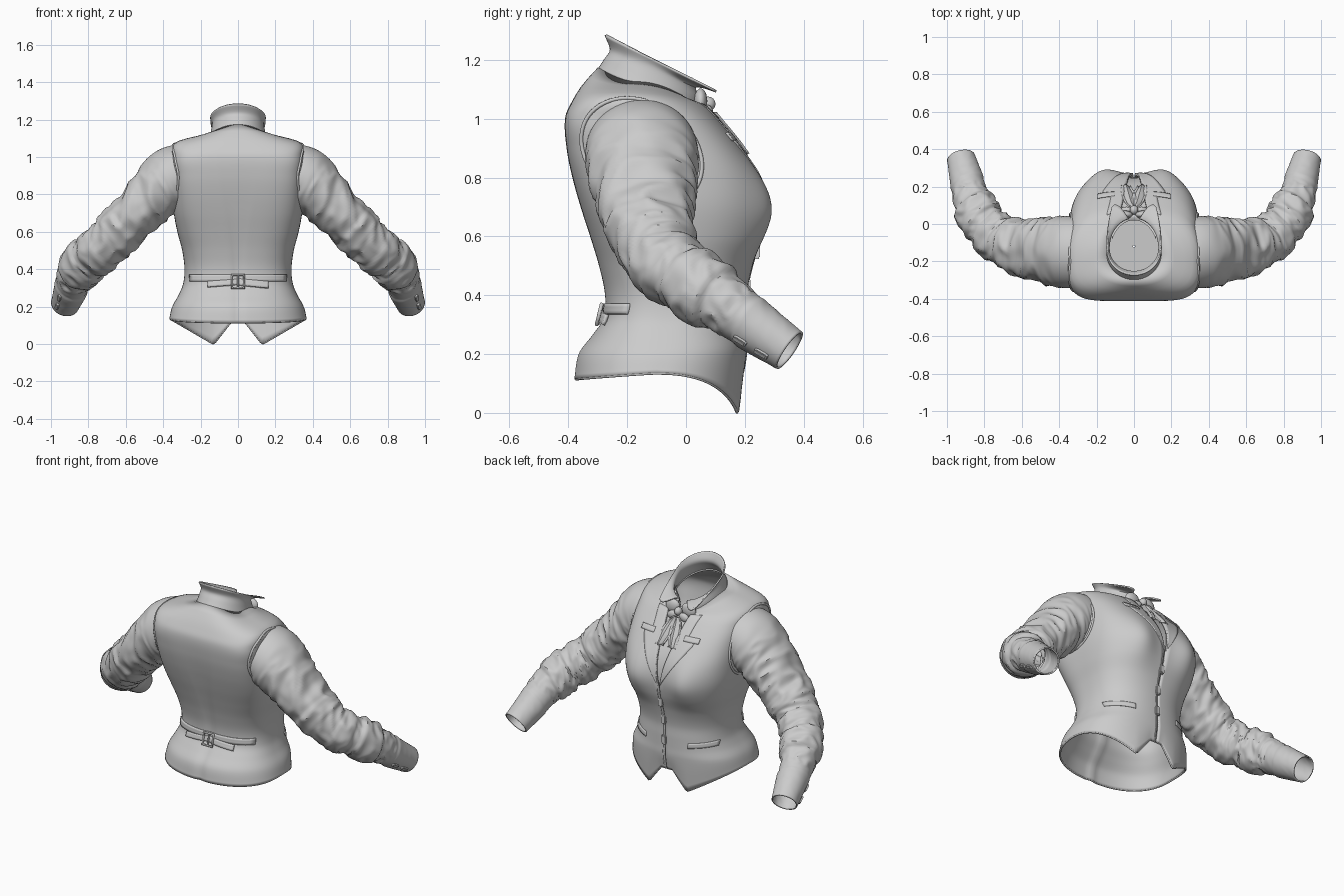
import bpy
import bmesh
from math import sin, cos, asin, acos, pi, radians
from mathutils import Vector, Matrix, noise

old = bpy.data.objects.get("Cube")
if old:
    bpy.data.objects.remove(old)

cloth = bpy.data.materials.new("grey cloth")
cloth.use_nodes = True
GREY = (0.6, 0.6, 0.6, 1)
cloth.diffuse_color = GREY
cloth.node_tree.nodes["Principled BSDF"].inputs["Base Color"].default_value = GREY


def spline(keys, s):
    """Smooth interpolation of key rows (first value is the parameter)."""
    s = min(max(s, keys[0][0]), keys[-1][0])
    i = max(k for k in range(len(keys) - 1) if keys[k][0] <= s)
    a, b = keys[i], keys[i + 1]
    p, n = keys[max(i - 1, 0)], keys[min(i + 2, len(keys) - 1)]
    h = b[0] - a[0]
    u = (s - a[0]) / h
    out = []
    for k in range(1, len(a)):
        m0 = (b[k] - p[k]) / (b[0] - p[0]) * h
        m1 = (n[k] - a[k]) / (n[0] - a[0]) * h
        out.append((2*u**3 - 3*u*u + 1)*a[k] + (u**3 - 2*u*u + u)*m0
                   + (3*u*u - 2*u**3)*b[k] + (u**3 - u*u)*m1)
    return out


def finish(name, bm, thick=0.0, angle=40):
    bmesh.ops.recalc_face_normals(bm, faces=bm.faces)
    me = bpy.data.meshes.new(name)
    bm.to_mesh(me)
    bm.free()
    me.materials.append(cloth)
    ob = bpy.data.objects.new(name, me)
    bpy.context.collection.objects.link(ob)
    if thick:
        mod = ob.modifiers.new("thickness", "SOLIDIFY")
        mod.thickness, mod.offset = thick, 0
    bpy.ops.object.select_all(action="DESELECT")
    ob.select_set(True)
    bpy.context.view_layer.objects.active = ob
    bpy.ops.object.shade_smooth_by_angle(angle=radians(angle))


def sheet(name, rows, closed=False, thick=0.0):
    """Skin a list of point rows with quads."""
    bm = bmesh.new()
    vs = [[bm.verts.new(p) for p in r] for r in rows]
    for a, b in zip(vs, vs[1:]):
        n = len(a)
        for j in range(n if closed else n - 1):
            k = (j + 1) % n
            bm.faces.new((a[j], a[k], b[k], b[j]))
    finish(name, bm, thick)


def block(name, at, size, rot=None, ball=False):
    bm = bmesh.new()
    if ball:
        bmesh.ops.create_uvsphere(bm, u_segments=20, v_segments=12, radius=0.5)
    else:
        bmesh.ops.create_cube(bm, size=1)
        bmesh.ops.bevel(bm, geom=bm.edges[:], offset=0.12, segments=2, affect="EDGES")
    m = Matrix.Translation(at) @ (rot or Matrix()) @ Matrix.Diagonal((*size, 1))
    bmesh.ops.transform(bm, matrix=m, verts=bm.verts)
    finish(name, bm)


def tube(name, pts, r, closed=False):
    cu = bpy.data.curves.new(name, "CURVE")
    cu.dimensions, cu.bevel_depth, cu.bevel_resolution = "3D", r, 2
    sp = cu.splines.new("POLY")
    sp.points.add(len(pts) - 1)
    for q, p in zip(sp.points, pts):
        q.co = (*p, 1)
    sp.use_cyclic_u = closed
    cu.materials.append(cloth)
    ob = bpy.data.objects.new(name, cu)
    bpy.context.collection.objects.link(ob)


# Torso rings: height, back lift, front lift, half width, back y, middle y, front y,
# front roundness, back roundness
TORSO = [
    (.13, 0, 0, .362, -.375, -.10, .185, .85, .85), (.20, 0, 0, .345, -.36, -.09, .20, .85, .85),
    (.26, 0, 0, .312, -.315, -.08, .20, .85, .8), (.32, 0, 0, .288, -.275, -.06, .20, .85, .75),
    (.40, 0, 0, .28, -.27, -.05, .20, .85, .72), (.50, 0, 0, .292, -.29, -.05, .22, .8, .66),
    (.60, 0, 0, .318, -.32, -.06, .25, .72, .6), (.70, 0, 0, .337, -.352, -.08, .26, .66, .53),
    (.80, 0, 0, .343, -.38, -.10, .238, .63, .46), (.90, 0, 0, .345, -.40, -.13, .18, .62, .42),
    (1.0, 0, 0, .345, -.405, -.17, .10, .65, .42), (1.07, -.01, -.03, .335, -.38, -.20, .065, .85, .6),
    (1.1, .015, -.055, .25, -.345, -.20, .05, .95, .8), (1.12, .05, -.085, .145, -.295, -.16, .035, 1, 1),
]


def hem(x, c):
    ax = abs(x)
    if c <= 0:
        return .135 - .02 * abs(c)
    return min(.115, (.13 - ax) * 1.28) if ax < .13 else (ax - .13) * .58


def body(s, t, off=0.0):
    """Torso surface point; t = 0 is the middle of the chest."""
    lb, lf, w, yb, yc, yf, ef, eb = spline(TORSO, s)
    c, sn = cos(t), sin(t)
    e = ef if c > 0 else eb
    x = (w + off) * abs(sn) ** e * (1 if sn > 0 else -1)
    reach = (yf - yc + off) if c > 0 else (yc - yb + off)
    y = yc + reach * abs(c) ** e * (1 if c > 0 else -1)
    z = s + (lf if c > 0 else lb) * c * c
    if c > 0:
        y += .036 * 2.718 ** (-((abs(x) - .165) / .09) ** 2 - ((s - .69) / .13) ** 2)
    else:
        y += .008 * 2.718 ** (-(x / .025) ** 2) * min(1, max(0, (1 - s) * 4))
    if s < .2:
        z = hem(x, c) + (.2 - hem(x, c)) * (s - .13) / .07
    return Vector((x, y, z))


def angle_at(x, s, shape=6):
    row = spline(TORSO, s)
    a = asin(min(1, abs(x) / row[2]) ** (1 / row[shape]))
    return a if x > 0 else -a


def chest(x, s, off=0.0):
    return body(s, angle_at(x, s), off)


def back(x, s, off=0.0):
    return body(s, pi - angle_at(x, s, 7), off)


def flank(y, s, off=0.0):
    """Point on the side of the torso at a given depth."""
    yb, yc, yf, ef, eb = spline(TORSO, s)[3:]
    if y > yc:
        return body(s, acos(min(1, (y - yc) / (yf - yc)) ** (1 / ef)), off)
    return body(s, pi - acos(min(1, (yc - y) / (yc - yb)) ** (1 / eb)), off)


def opening(s):
    return .003 + max(0, s - .64) * .17


def patch(name, fn, x0, x1, z0, z1, off, n=16, tilt=0.0, thick=.009):
    """Strip laid on the torso between two x and two z values."""
    rows = []
    for k in range(4):
        zz = z0 + (z1 - z0) * k / 3
        rows.append([fn(x0 + (x1 - x0) * i / n, zz + tilt * (x1 - x0) * i / n, off)
                     for i in range(n + 1)])
    sheet(name, rows, thick=thick)


# Waistcoat with V opening, shirt front below it
rows = []
for i in range(81):
    s = .13 + .99 * i / 80
    t0 = angle_at(opening(s), s)
    rows.append([body(s, t0 + (2 * pi - 2 * t0) * j / 180) for j in range(181)])
sheet("waistcoat", rows, thick=.012)
tube("hem_piping", rows[0], .005)
sheet("shirt_front", [[chest(-.13 + .26 * j / 20, .58 + .54 * i / 30, -.015)
                       for j in range(21)] for i in range(31)])
# Lining that closes the neck from inside
sheet("neck_lining", [[(.33 * f * sin(a), -.12 + .25 * f * cos(a), .88)
                       for a in (2 * pi * k / 40 for k in range(40))] for f in (.02, .5, .95)], True)

# Lapels with notch tabs, welt pockets
for side, sx in (("left", 1), ("right", -1)):
    rows = []
    for i in range(25):
        s = .66 + .42 * i / 24
        wide = .115 * min(1, (s - .66) / .25) if s < .93 else .065
        rows.append([chest(sx * (opening(s) + wide * j / 6), s, .006) for j in range(7)])
    sheet(side + "_lapel", rows, thick=.009)
    patch(side + "_lapel_tab", chest, sx * .10, sx * .19, .925, .95, .01)
    patch(side + "_pocket_welt", chest, sx * .14, sx * .27, .275, .305, .006, tilt=sx * .1)

# Front fastening
for z in (.55, .43, .30):
    block("front_button", chest(.005, z, .006), (.03, .018, .055))
tube("front_edge", [chest(.012, .15 + .49 * i / 20, .004) for i in range(21)], .004)

# Back half belt and buckle
patch("half_belt", back, -.25, .25, .335, .372, .007, 24, thick=.012)
patch("belt_end_left", back, 0, .155, .315, .35, .014, tilt=-.1, thick=.012)
patch("belt_end_right", back, -.155, 0, .305, .335, .014, tilt=.08, thick=.012)
tube("buckle", [back(x, z, .02) for x, z in
                ((-.03, .30), (.03, .30), (.03, .37), (-.03, .37))], .007, True)
tube("buckle_pin", [back(0, z, .022) for z in (.30, .37)], .005)

# Sleeve path: parameter, x, y, z, depth radius, height radius
SLEEVE = [
    (0, .28, -.15, .905, .18, .165), (1, .36, -.15, .875, .188, .168),
    (2, .46, -.145, .785, .178, .143), (3, .595, -.125, .645, .148, .124),
    (4, .71, -.085, .53, .122, .118), (5, .805, .01, .448, .107, .107),
    (6, .865, .125, .375, .096, .096), (7, .895, .24, .29, .08, .08), (8, .925, .352, .212, .066, .066),
]
ROLLS = ((3.1, 3.7, .008), (4.1, 4.75, .010), (4.95, 5.9, .016), (6.7, 8.5, .006))


def ramp(d):
    return min(1, max(0, d * 9))


def sleeve_ring(u, sx, n=64):
    x, y, z, rd, rh = spline(SLEEVE, u)
    mid = Vector((x, y, z))
    d = Vector(spline(SLEEVE, u + .05)[:3]) - Vector(spline(SLEEVE, u - .05)[:3])
    d.normalize()
    across = d.cross(Vector((0, 0, 1))).normalized()
    up = across.cross(d)
    folds = .11 * min(1, max(0, (u - .8) / 1.5)) * (1 if u < 6.4 else .15)
    pts = []
    for j in range(n):
        a = 2 * pi * j / n
        # Diagonal creases wrap round the arm
        wrinkle = 1 - 2 * abs(noise.noise((cos(a) * 1.3, sin(a) * 1.3, u * 2.6 + sin(a) * .8)))
        grow = 1 + folds * (wrinkle - .6)
        shift = u + .14 * sin(a + 1)
        roll = sum(h * ramp(shift - lo) * ramp(hi - shift) for lo, hi, h in ROLLS)
        p = mid + across * cos(a) * (rd * grow + roll) + up * sin(a) * (rh * grow + roll)
        pts.append(Vector((p.x * sx, p.y, p.z)))
    return pts


for side, sx in (("left", 1), ("right", -1)):
    sheet(side + "_sleeve", [sleeve_ring(i / 18, sx) for i in range(145)], True, .008)
    # Armhole seam lying on the flank, leaning back towards the shoulder
    seam = []
    for k in range(60):
        a = 2 * pi * k / 60
        p = flank(-.15 + .195 * cos(a) - .05 * sin(a), .885 + .185 * sin(a), .006)
        seam.append((sx * p.x, p.y, p.z))
    tube(side + "_armhole", seam, .007, True)
    # Cuff placket and buttons
    for u in (6.95, 7.55):
        ring = sleeve_ring(u, sx)
        p = ring[57]
        ahead = sleeve_ring(u + .2, sx)[57] - p
        mid = sum(ring, Vector()) / len(ring)
        out = (p - mid).normalized()
        ahead.normalize()
        rot = Matrix((ahead, out.cross(ahead), out)).transposed().to_4x4()
        block(side + "_cuff_button", p + out * .006, (.05, .02, .018), rot)
    tube(side + "_cuff_placket", [sleeve_ring(6.3 + k / 10, sx)[54] for k in range(18)], .004)

# Collar: stand rows rising to flared wing tips
COLLAR = [
    (0, .15, -.298, .04, 1.165, -.42, 172), (1, .14, -.275, .045, 1.20, -.42, 170),
    (2, .134, -.255, .05, 1.235, -.42, 163), (3, .145, -.273, .255, 1.285, -.51, 125),
]


def collar_row(v):
    rx, yb, yf, zb, slope, amax = spline(COLLAR, v)
    pts = []
    for j in range(61):
        a = radians(amax) * (j / 30 - 1)
        y = -.13 + (.13 + yb if cos(a) > 0 else -.13 - yf) * cos(a)
        pts.append(Vector((rx * sin(a), y, zb + slope * (y - yb))))
    return pts


sheet("collar", [collar_row(v / 5) for v in range(16)], thick=.008)
tube("collar_base", [p + Vector((0, 0, -.004)) for p in collar_row(0)], .007)
tube("collar_fold", collar_row(1.6), .004)

# Neck bow: loops, knot and hanging tails
for sx in (1, -1):
    turn = Matrix.Rotation(sx * .35, 4, "Y")
    block("bow_loop", (sx * .055, .05, 1.06), (.095, .045, .085), turn, True)
    block("bow_fold", (sx * .04, .075, 1.02), (.07, .035, .05), turn, True)
    tail = []
    for i in range(13):
        f = i / 12
        s, half = 1.03 - .15 * f, .012 + .024 * sin(pi * min(1, f * 1.1) * .8)
        c = sx * (.008 + .035 * f)
        tail.append([chest(c + half * k / 3, s, .01 + .008 * cos(k * 1.6)) for k in range(-3, 4)])
    sheet("bow_tail", tail, thick=.008)
block("bow_knot", (0, .075, 1.05), (.045, .05, .05), None, True)
